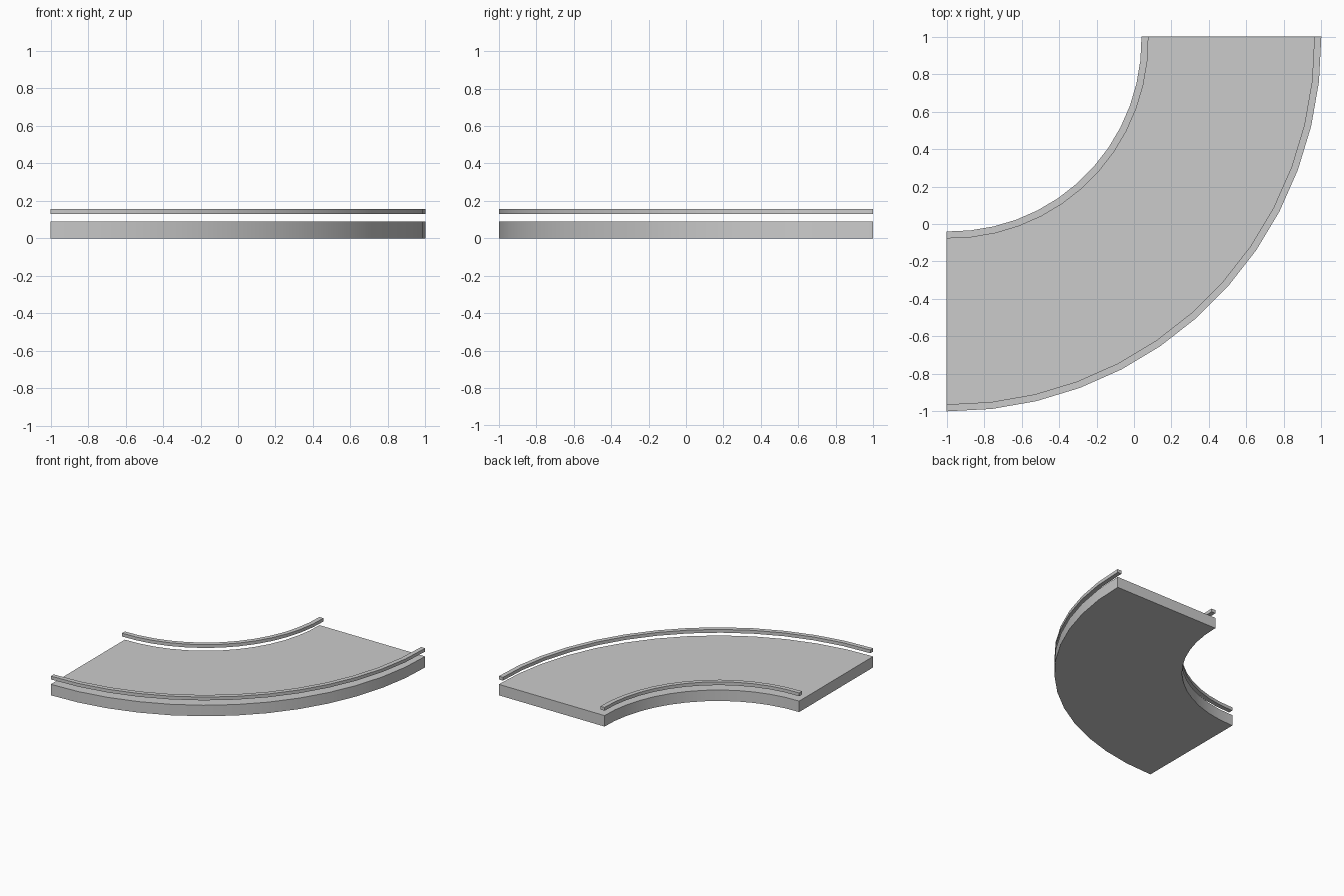
import bpy, bmesh, math

if "Cube" in bpy.data.objects:
    bpy.data.objects.remove(bpy.data.objects["Cube"])

CENTRE = (-1.0, 1.0)   # centre of the quarter turn
STEPS = 13             # segments along the bend


def bend(name, r_in, r_out, z0, z1):
    """Sweep a rectangular section through the quarter turn."""
    bm = bmesh.new()
    rings = []
    for i in range(STEPS + 1):
        a = math.pi / 2 * i / STEPS
        bulge = 0.008 * math.sin(2 * a)   # path is slightly fuller than a circle
        ring = []
        for r, z in ((r_in, z0), (r_out, z0), (r_out, z1), (r_in, z1)):
            r += bulge
            ring.append(bm.verts.new((CENTRE[0] + r * math.cos(a),
                                      CENTRE[1] - r * math.sin(a), z)))
        rings.append(ring)
    for p, q in zip(rings, rings[1:]):
        for k in range(4):
            n = (k + 1) % 4
            bm.faces.new((p[k], p[n], q[n], q[k]))
    bm.faces.new(rings[0])
    bm.faces.new(rings[-1])
    bmesh.ops.recalc_face_normals(bm, faces=bm.faces)
    mesh = bpy.data.meshes.new(name)
    bm.to_mesh(mesh)
    bm.free()
    obj = bpy.data.objects.new(name, mesh)
    bpy.context.collection.objects.link(obj)
    bpy.ops.object.select_all(action='DESELECT')
    obj.select_set(True)
    bpy.context.view_layer.objects.active = obj
    bpy.ops.object.shade_smooth_by_angle(angle=math.radians(30))
    return obj


# Curved deck slab
bend("deck", 1.04, 2.0, 0.0, 0.09)

# Guide rails floating above both edges
bend("inner_rail", 1.04, 1.077, 0.13, 0.157)
bend("outer_rail", 1.963, 2.0, 0.13, 0.157)
